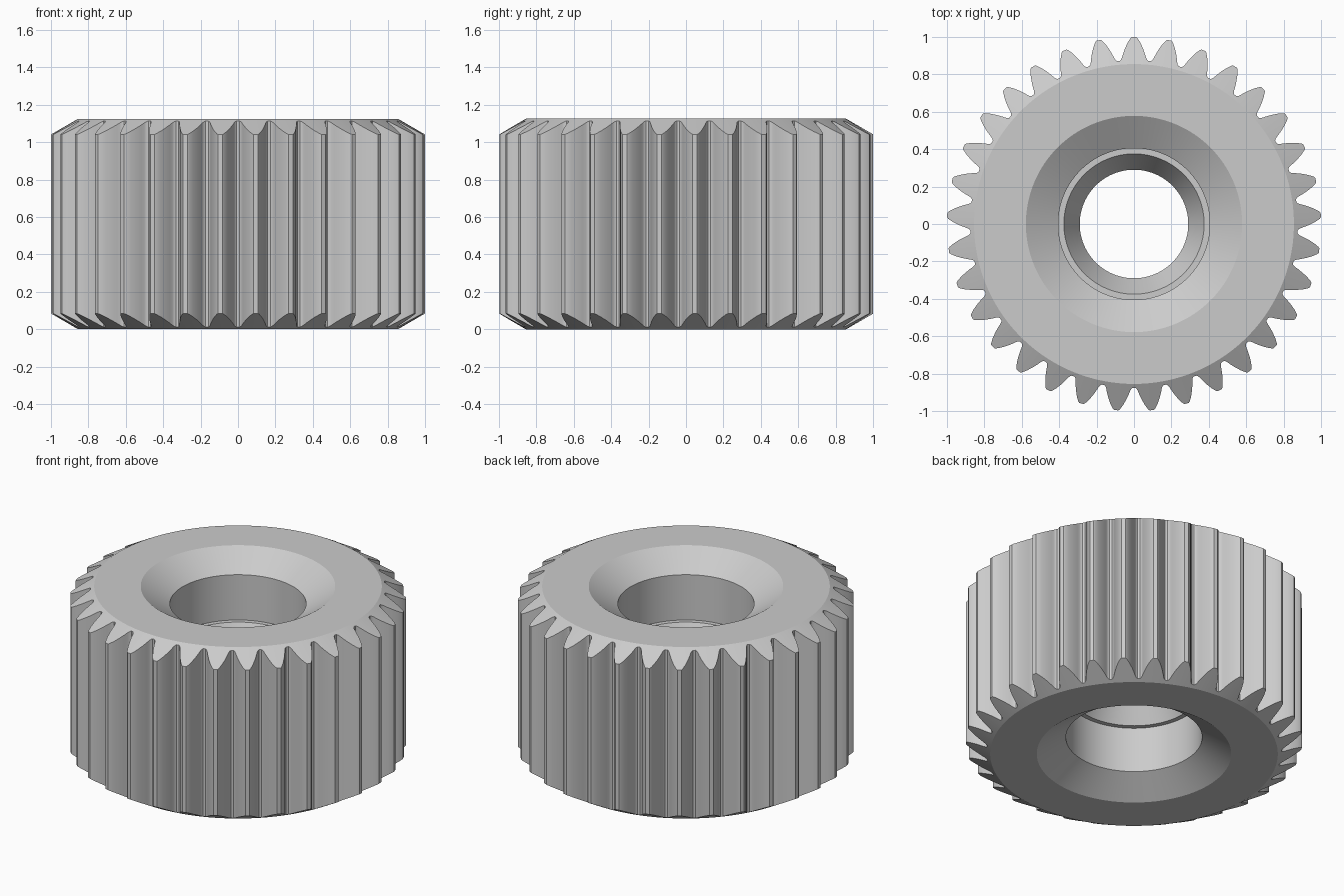
import bpy, bmesh, math

if "Cube" in bpy.data.objects:
    bpy.data.objects.remove(bpy.data.objects["Cube"])

TEETH = 33
H = 1.125                 # total height
FLAT_R = 0.855            # radius where the 30 degree end chamfer starts
SLOPE = math.tan(math.radians(30))

# half of one tooth: (radius, half width), from tip to root
HALF = [(1.0, 0.012), (0.994, 0.019), (0.97, 0.034), (0.94, 0.048),
        (0.91, 0.059), (0.893, 0.064), (0.882, 0.069), (0.876, 0.076)]


def tooth_outline():
    """Whole gear outline as (angle, radius) pairs."""
    one = [(-w / r, r) for r, w in reversed(HALF)] + [(w / r, r) for r, w in HALF]
    pts = []
    for i in range(TEETH):
        centre = math.pi / 2 + i * 2 * math.pi / TEETH
        pts += [(centre + a, r) for a, r in one]
    return pts


outline = tooth_outline()
bm = bmesh.new()


def ring(radius_z):
    """Ring of vertices; radius_z maps an outline radius to (radius, z)."""
    out = []
    for a, r in outline:
        rr, z = radius_z(r)
        out.append(bm.verts.new((rr * math.cos(a), rr * math.sin(a), z)))
    return out


def circle(r, z):
    return ring(lambda _: (r, z))


# toothed rim with chamfered ends
rings = [
    circle(FLAT_R, 0),
    ring(lambda r: (r, (r - FLAT_R) * SLOPE)),
    ring(lambda r: (r, H - (r - FLAT_R) * SLOPE)),
    circle(FLAT_R, H),
]
# bore: countersink, straight wall, ledge and V shaped inner rib, mirrored
half_bore = [(0.578, 0), (0.405, 0.113), (0.405, 0.41), (0.375, 0.41)]
rings += [circle(r, H - z) for r, z in half_bore]
rings.append(circle(0.29, H / 2))
rings += [circle(r, z) for r, z in reversed(half_bore)]

# skin all rings into one closed body
n = len(outline)
for k, lower in enumerate(rings):
    upper = rings[(k + 1) % len(rings)]
    for i in range(n):
        j = (i + 1) % n
        bm.faces.new((lower[i], lower[j], upper[j], upper[i]))
bmesh.ops.recalc_face_normals(bm, faces=bm.faces)

mesh = bpy.data.meshes.new("gear")
bm.to_mesh(mesh)
bm.free()
gear = bpy.data.objects.new("gear", mesh)
bpy.context.collection.objects.link(gear)

grey = bpy.data.materials.new("steel grey")
grey.diffuse_color = (0.6, 0.6, 0.6, 1)
grey.use_nodes = True
grey.node_tree.nodes["Principled BSDF"].inputs["Base Color"].default_value = grey.diffuse_color
mesh.materials.append(grey)

bpy.context.view_layer.objects.active = gear
gear.select_set(True)
bpy.ops.object.shade_smooth_by_angle(angle=math.radians(25))
